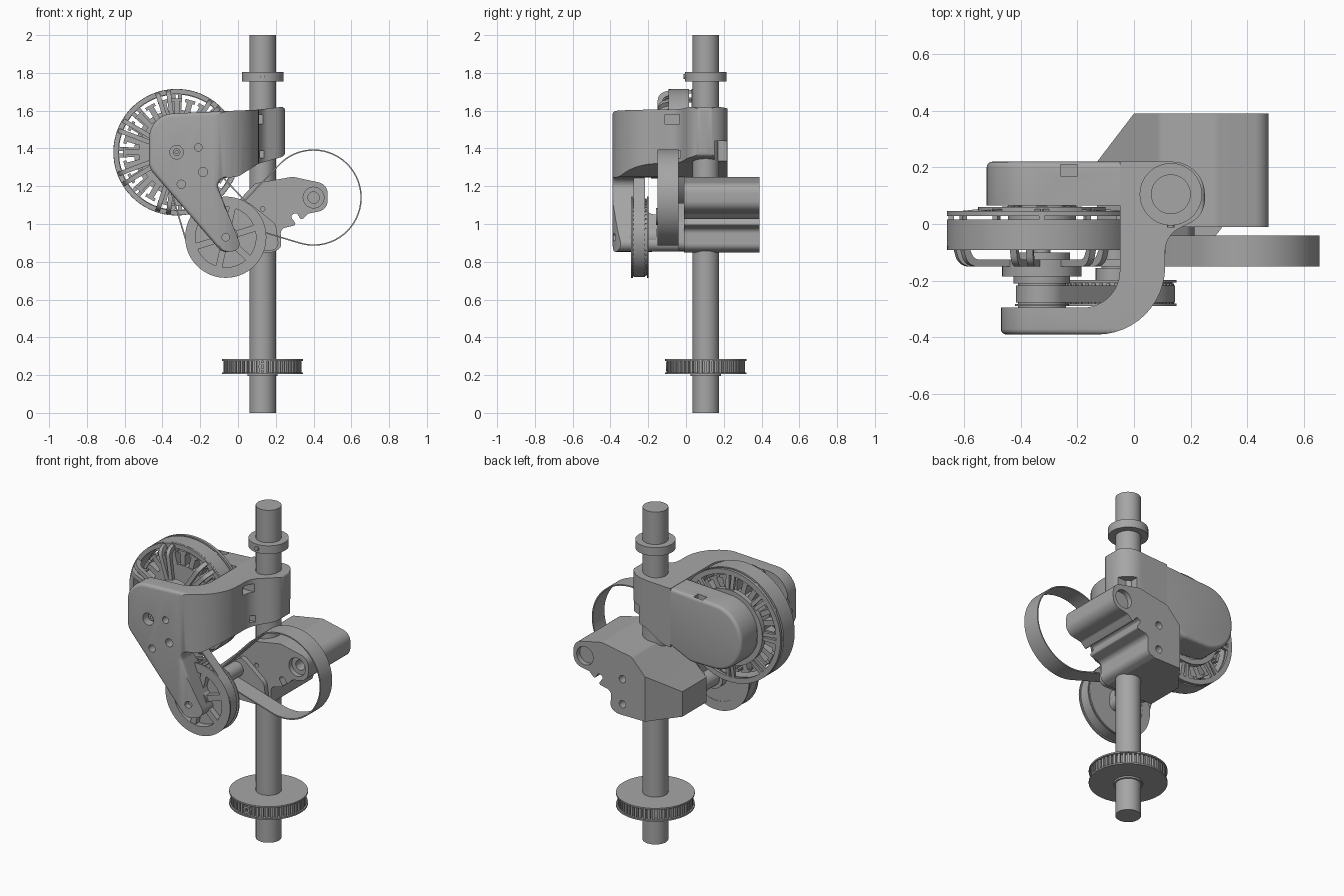
import bpy, bmesh, math
from math import sin, cos, pi, tan, atan2, acos
from mathutils import Vector

cube = bpy.data.objects.get("Cube")
if cube:
    bpy.data.objects.remove(cube)

GREY = (0.38, 0.38, 0.38, 1)
mat = bpy.data.materials.new("machined grey")
mat.use_nodes = True
mat.diffuse_color = GREY
mat.node_tree.nodes["Principled BSDF"].inputs["Base Color"].default_value = GREY
parts = []


def place(axis, u, v, w):
    return (u, v, w) if axis == "Z" else (u, w, v)


def finish(name, bm):
    bmesh.ops.recalc_face_normals(bm, faces=bm.faces)
    mesh = bpy.data.meshes.new(name)
    bm.to_mesh(mesh)
    bm.free()
    mesh.materials.append(mat)
    ob = bpy.data.objects.new(name, mesh)
    bpy.context.collection.objects.link(ob)
    parts.append(ob)
    return ob


def solid(bm, low, high):
    a = [bm.verts.new(p) for p in low]
    b = [bm.verts.new(p) for p in high]
    caps = [bm.faces.new(a), bm.faces.new(b)]
    for i in range(len(a)):
        j = (i + 1) % len(a)
        bm.faces.new((a[i], a[j], b[j], b[i]))
    return caps


def rounded(corners, steps=8):
    """Polygon from (u, v, radius) corners."""
    out = []
    n = len(corners)
    for i, (x, y, r) in enumerate(corners):
        p = Vector((x, y))
        a = Vector(corners[i - 1][:2]) - p
        b = Vector(corners[(i + 1) % n][:2]) - p
        if r == 0:
            out.append((x, y))
            continue
        half = a.angle(b) / 2
        t = min(r / tan(half), 0.49 * a.length, 0.49 * b.length) if r < 0.1 else r / tan(half)
        r = t * tan(half)
        mid = p + (a.normalized() + b.normalized()).normalized() * (r / sin(half))
        s, e = p + a.normalized() * t - mid, p + b.normalized() * t - mid
        start = atan2(s.y, s.x)
        turn = (atan2(e.y, e.x) - start + pi) % (2 * pi) - pi
        for k in range(steps + 1):
            g = start + turn * k / steps
            out.append((mid.x + r * cos(g), mid.y + r * sin(g)))
    return out


def prism(name, pts, axis, lo, hi, bevel_lo=0, bevel_hi=0):
    bm = bmesh.new()
    caps = solid(bm, [place(axis, u, v, lo) for u, v in pts], [place(axis, u, v, hi) for u, v in pts])
    bmesh.ops.recalc_face_normals(bm, faces=bm.faces)
    for cap, width in zip(caps, (bevel_lo, bevel_hi)):
        if width:
            bmesh.ops.bevel(bm, geom=list(cap.edges), offset=width, segments=4,
                            profile=0.5, affect="EDGES", clamp_overlap=True)
    return finish(name, bm)


def lathe(name, prof, c, axis="Y", seg=64):
    """Revolve a closed (radius, height) profile."""
    bm = bmesh.new()
    rings = [[bm.verts.new(place(axis, c[0] + r * cos(2 * pi * i / seg), c[1] + r * sin(2 * pi * i / seg), w))
              for r, w in prof] for i in range(seg)]
    for i in range(seg):
        a, b = rings[i], rings[(i + 1) % seg]
        for k in range(len(prof)):
            m = (k + 1) % len(prof)
            bm.faces.new((a[k], a[m], b[m], b[k]))
    bmesh.ops.remove_doubles(bm, verts=bm.verts, dist=1e-5)
    return finish(name, bm)


def disc(name, c, r, lo, hi, axis="Y", inner=0, seg=64):
    return lathe(name, [(inner, lo), (r, lo), (r, hi), (inner, hi)], c, axis, seg)


def radial(name, prof, width, n, c, axis="Y", start=0):
    """Ring of n bars with a (radius, height) side profile."""
    bm = bmesh.new()
    for i in range(n):
        g = start + 2 * pi * i / n
        sides = [[place(axis, c[0] + r * cos(g) - s * sin(g), c[1] + r * sin(g) + s * cos(g), w)
                  for r, w in prof] for s in (-width / 2, width / 2)]
        solid(bm, *sides)
    return finish(name, bm)


def bar(r0, r1, lo, hi):
    return [(r0, lo), (r1, lo), (r1, hi), (r0, hi)]


def box(name, x0, x1, y0, y1, z0, z1):
    return prism(name, bar(x0, x1, y0, y1), "Z", z0, z1)


def belt(name, c1, r1, c2, r2, lo, hi, thick, steps=40):
    d = atan2(c2[1] - c1[1], c2[0] - c1[0])
    a = acos((r1 - r2) / math.dist(c1, c2))
    path = [(c1, r1, d + a + (2 * pi - 2 * a) * k / steps) for k in range(steps + 1)]
    path += [(c2, r2, d - a + 2 * a * k / steps) for k in range(steps + 1)]
    bm = bmesh.new()
    rows = [[bm.verts.new((c[0] + (r - o) * cos(g), y, c[1] + (r - o) * sin(g)))
             for o, y in ((0, lo), (0, hi), (thick, hi), (thick, lo))] for c, r, g in path]
    for i, row in enumerate(rows):
        nxt = rows[(i + 1) % len(rows)]
        for k in range(4):
            m = (k + 1) % 4
            bm.faces.new((row[k], row[m], nxt[m], nxt[k]))
    return finish(name, bm)


def boolean(ob, tools, operation="DIFFERENCE"):
    for tool in tools:
        mod = ob.modifiers.new("cut", "BOOLEAN")
        mod.operation, mod.solver, mod.object = operation, "EXACT", tool
        bpy.context.view_layer.objects.active = ob
        bpy.ops.object.modifier_apply(modifier=mod.name)
        parts.remove(tool)
        bpy.data.objects.remove(tool)


# Pole, collar and toothed pulley
POLE = (0.13, 0.105)
disc("pole", POLE, 0.07, 0, 2, "Z")
disc("collar", POLE, 0.11, 1.755, 1.805, "Z", 0.065)
disc("collar_screw", (0.13, 1.78), 0.013, -0.012, 0.02, seg=20)
disc("pulley_core", POLE, 0.19, 0.207, 0.283, "Z", 0.065)
for i, z in enumerate((0.205, 0.276)):
    disc(f"pulley_flange_{i}", POLE, 0.215, z, z + 0.009, "Z", 0.065)
radial("pulley_teeth", bar(0.18, 0.207, 0.21, 0.28), 0.014, 50, POLE, "Z")
disc("pulley_hub", POLE, 0.08, 0.195, 0.21, "Z", 0.065)
disc("pulley_screw", (0.13, 0.245), 0.022, -0.107, -0.06, inner=0.01, seg=24)

# Curved bracket: plan outline crossed with the front outline
MOTOR, WHEEL, LOBE = (-0.325, 1.38), (-0.065, 0.93), (0.40, 1.14)
plan = rounded([(-0.52, -0.39, 0), (0.11, -0.39, 0.24), (0.11, -0.04, 0.09), (0.25, 0.03, 0.09),
                (0.25, 0.22, 0.115), (-0.05, 0.22, 0), (-0.05, -0.295, 0.13), (-0.52, -0.295, 0)], 12)
front = rounded([(-0.47, 1.58, 0.13), (-0.47, 1.295, 0.09), (-0.085, 0.85, 0.055), (0.025, 0.86, 0.055),
                 (-0.125, 1.24, 0.06), (0.0, 1.25, 0.08), (0.11, 1.32, 0), (0.25, 1.36, 0.03),
                 (0.25, 1.622, 0.02), (0.1, 1.605, 0)])
bracket = prism("bracket", front, "Y", -0.39, 0.25, bevel_lo=0.028)
boolean(bracket, [prism("plan_cutter", plan, "Z", 0.7, 1.8)], "INTERSECT")
holes = [(MOTOR, 0.036), ((-0.21, 1.405), 0.02), ((-0.185, 1.275), 0.024),
         ((-0.3, 1.21), 0.022), (WHEEL, 0.02)]
cutters = [disc("hole", c, r, -0.45, -0.335, seg=28) for c, r in holes]
cutters += [box("slot", 0.06, 0.3, -0.11, -0.035, 1.53, 1.58),
            box("slot", 0.08, 0.3, -0.06, -0.03, 1.35, 1.39),
            box("notch", 0.16, 0.3, 0.15, 0.3, 1.2, 1.44)]
boolean(bracket, cutters)
arm = rounded([(-0.52, 1.57, 0.185), (0.1, 1.605, 0), (0.1, 1.32, 0), (-0.18, 1.19, 0.09), (-0.52, 1.19, 0.185)], 14)
back_arm = prism("back_arm", arm, "Y", 0.065, 0.22, bevel_hi=0.02)
boolean(back_arm, [box("slot", -0.26, -0.2, 0.17, 0.21, 1.53, 1.7)])
disc("motor_shaft_screw", MOTOR, 0.02, -0.36, -0.33, inner=0.008, seg=24)

# Motor: rotor shell, stator coils, front spider and spoked back plate
disc("rotor_shell", MOTOR, 0.335, -0.08, 0.015, inner=0.308, seg=96)
radial("stator_coils", bar(0.17, 0.275, -0.06, 0.0), 0.03, 24, MOTOR)
radial("stator_tips", bar(0.268, 0.285, -0.065, 0.005), 0.055, 24, MOTOR)
disc("stator_core", MOTOR, 0.2, -0.065, 0.005, inner=0.08)
disc("back_rim", MOTOR, 0.335, 0.028, 0.045, inner=0.305, seg=96)
disc("back_band", MOTOR, 0.225, 0.03, 0.06, inner=0.195)
disc("back_hub", MOTOR, 0.12, 0.0, 0.07)
for i, s in enumerate((-0.06, 0.06)):
    radial(f"back_spokes_{i}", [(0.1, 0.04), (0.315, 0.028), (0.315, 0.043), (0.1, 0.065)],
           0.022, 8, MOTOR, start=s)
radial("back_posts", bar(0.31, 0.33, 0.0, 0.04), 0.02, 12, MOTOR)
spider = rounded([(0.1, -0.15, 0), (0.31, -0.15, 0.05), (0.333, -0.075, 0), (0.31, -0.075, 0),
                  (0.285, -0.125, 0.03), (0.1, -0.125, 0)])
for i, s in enumerate((-0.09, 0.09)):
    radial(f"front_spider_{i}", spider, 0.024, 7, MOTOR, start=s)
disc("front_rim", MOTOR, 0.334, -0.092, -0.08, inner=0.308, seg=96)
disc("front_hub", MOTOR, 0.14, -0.185, -0.125, inner=0.06)
disc("front_boss", MOTOR, 0.1, -0.21, -0.1)
disc("motor_pulley", MOTOR, 0.085, -0.295, -0.2)
for i, y in enumerate((-0.29, -0.207)):
    disc(f"motor_pulley_flange_{i}", MOTOR, 0.095, y, y + 0.008)
disc("motor_axle", MOTOR, 0.03, -0.34, 0.1, seg=32)

# Spoked idler wheel, its shaft and the drive belt
lathe("wheel_rim", [(0.16, -0.283), (0.2, -0.283), (0.2, -0.205), (0.16, -0.205)], WHEEL)
for i, y in enumerate((-0.29, -0.207)):
    disc(f"wheel_flange_{i}", WHEEL, 0.215, y, y + 0.009, inner=0.16)
disc("wheel_web", WHEEL, 0.17, -0.25, -0.2)
disc("wheel_hub", WHEEL, 0.065, -0.3, -0.19)
radial("wheel_spokes", bar(0.05, 0.17, -0.285, -0.24), 0.035, 6, WHEEL, start=0.3)
radial("wheel_teeth", bar(0.19, 0.206, -0.28, -0.21), 0.012, 48, WHEEL)
disc("wheel_shaft", WHEEL, 0.03, -0.35, 0.05, seg=32)
disc("shaft_collar", WHEEL, 0.07, -0.2, -0.155)
disc("shaft_drum", WHEEL, 0.05, -0.16, 0.02)
belt("drive_belt", WHEEL, 0.21, MOTOR, 0.092, -0.277, -0.217, 0.008)

# Carrier block with rounded lobe and notch
outline = rounded([(-0.13, 0.85, 0), (-0.13, 1.0, 0), (0.0, 1.12, 0), (0.09, 1.215, 0.04), (0.29, 1.25, 0.05),
                   (0.475, 1.21, 0.06), (0.475, 1.075, 0.06), (0.37, 1.055, 0.02), (0.335, 1.02, 0.01),
                   (0.31, 1.06, 0.015), (0.275, 1.045, 0.015), (0.31, 0.995, 0.01), (0.225, 0.975, 0.03),
                   (0.23, 0.87, 0.04), (0.18, 0.85, 0.03)])
carrier = prism("carrier_block", outline, "Y", -0.01, 0.39)
tools = [prism("corner_cutter", [(0.0765, 0.49), (-0.2065, 0.12), (-0.4, 0.49)], "Z", 0.7, 1.4),
         disc("hole", LOBE, 0.03, -0.1, 0.5, seg=32)]
tools += [disc("countersink", LOBE, 0.055, a, b, seg=32) for a, b in ((-0.1, 0.02), (0.36, 0.5))]
tools += [disc("hole", (0.15, z), 0.022, 0.33, 0.5, seg=24) for z in (0.915, 1.066)]
tools += [disc("hole", (0.13, 1.08), 0.012, -0.1, 0.015, seg=20)]
boolean(carrier, tools)
foot = rounded([(-0.1, 0.86, 0), (-0.1, 1.0, 0), (0.05, 1.12, 0.03), (0.2, 1.0, 0.05), (0.22, 0.86, 0.04)])
prism("carrier_foot", foot, "Y", -0.04, 0.0)

# Loose belt loop and its roller
ROLLER = (0.02, 1.04)
belt("belt_loop", LOBE, 0.255, ROLLER, 0.05, -0.15, -0.04, 0.007, 64)
disc("belt_roller", ROLLER, 0.044, -0.16, 0.0, seg=40)

# Soft shading with crisp edges
bpy.ops.object.select_all(action="DESELECT")
for ob in parts:
    ob.select_set(True)
bpy.context.view_layer.objects.active = parts[0]
bpy.ops.object.shade_smooth_by_angle(angle=math.radians(32))
